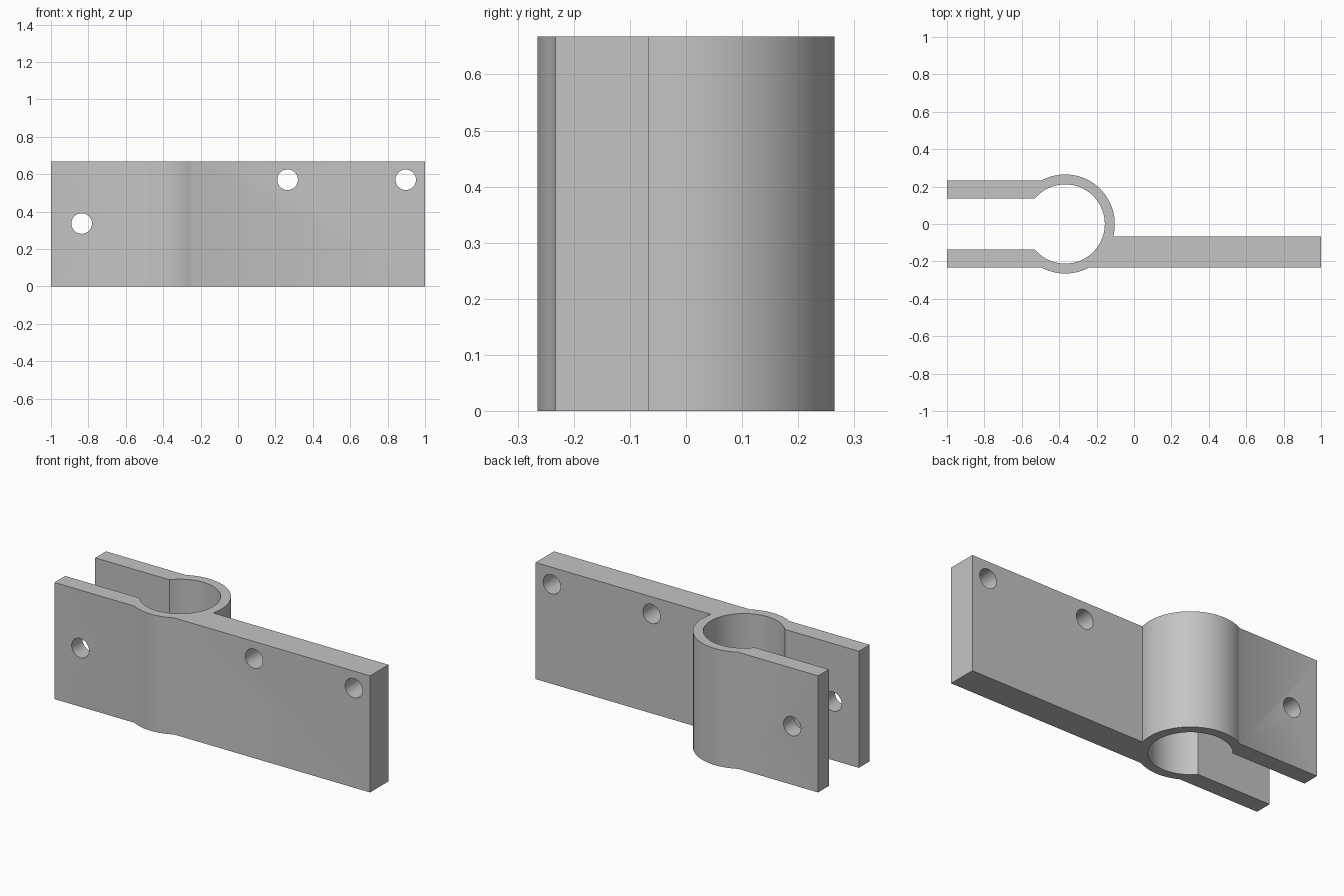
import bpy, bmesh, math

cube = bpy.data.objects.get("Cube")
if cube:
    bpy.data.objects.remove(cube)

HEIGHT = 0.668
CENTRE_X = -0.368
OUTER_R, INNER_R = 0.265, 0.212
FACE_Y = 0.233      # outer faces of the jaws
SLOT_Y = 0.136      # inner faces of the jaws
PLATE_BACK = -0.067
HOLE_R = 0.055

steel = bpy.data.materials.new("plain grey")
steel.use_nodes = True
grey = (0.55, 0.55, 0.55, 1)
steel.diffuse_color = grey
steel.node_tree.nodes["Principled BSDF"].inputs["Base Color"].default_value = grey


def arc(radius, start, end, steps):
    """Points along the ring, from one angle to another."""
    angles = [start + (end - start) * i / steps for i in range(steps + 1)]
    return [(CENTRE_X + radius * math.cos(a), radius * math.sin(a)) for a in angles]


# Clamp outline: front jaw, ring, plate, ring again, back jaw, bore
face_a = math.asin(FACE_Y / OUTER_R)
plate_a = math.asin(PLATE_BACK / OUTER_R)
slot_a = math.pi - math.asin(SLOT_Y / INNER_R)
outline = [(-1, -FACE_Y)]
outline += arc(OUTER_R, face_a - math.pi, -face_a, 12)
outline += [(1, -FACE_Y), (1, PLATE_BACK)]
outline += arc(OUTER_R, plate_a, math.pi - face_a, 36)
outline += [(-1, FACE_Y), (-1, SLOT_Y)]
outline += arc(INNER_R, slot_a, -slot_a, 56)
outline += [(-1, -SLOT_Y)]

bm = bmesh.new()
base = bm.faces.new([bm.verts.new((x, y, 0)) for x, y in outline])
walls = bmesh.ops.extrude_face_region(bm, geom=[base])
top = [v for v in walls["geom"] if isinstance(v, bmesh.types.BMVert)]
bmesh.ops.translate(bm, verts=top, vec=(0, 0, HEIGHT))
bmesh.ops.recalc_face_normals(bm, faces=bm.faces)
mesh = bpy.data.meshes.new("pipe_clamp")
bm.to_mesh(mesh)
bm.free()
mesh.materials.append(steel)
clamp = bpy.data.objects.new("pipe_clamp", mesh)
bpy.context.collection.objects.link(clamp)

# Bolt holes: one through both jaws, two through the plate
for x, z in [(-0.836, 0.336), (0.265, 0.57), (0.897, 0.57)]:
    bpy.ops.mesh.primitive_cylinder_add(
        vertices=40, radius=HOLE_R, depth=1,
        location=(x, 0, z), rotation=(math.pi / 2, 0, 0))
    cutter = bpy.context.object
    cutter.name = "hole_cutter"
    cutter.hide_render = True
    cutter.data.materials.append(steel)
    cut = clamp.modifiers.new("bolt_hole", "BOOLEAN")
    cut.operation = "DIFFERENCE"
    cut.solver = "EXACT"
    cut.object = cutter
    bpy.ops.object.select_all(action="DESELECT")
    clamp.select_set(True)
    bpy.context.view_layer.objects.active = clamp
    bpy.ops.object.modifier_apply(modifier=cut.name)
    bpy.data.objects.remove(cutter)

bpy.ops.object.shade_smooth_by_angle(angle=math.radians(30))
